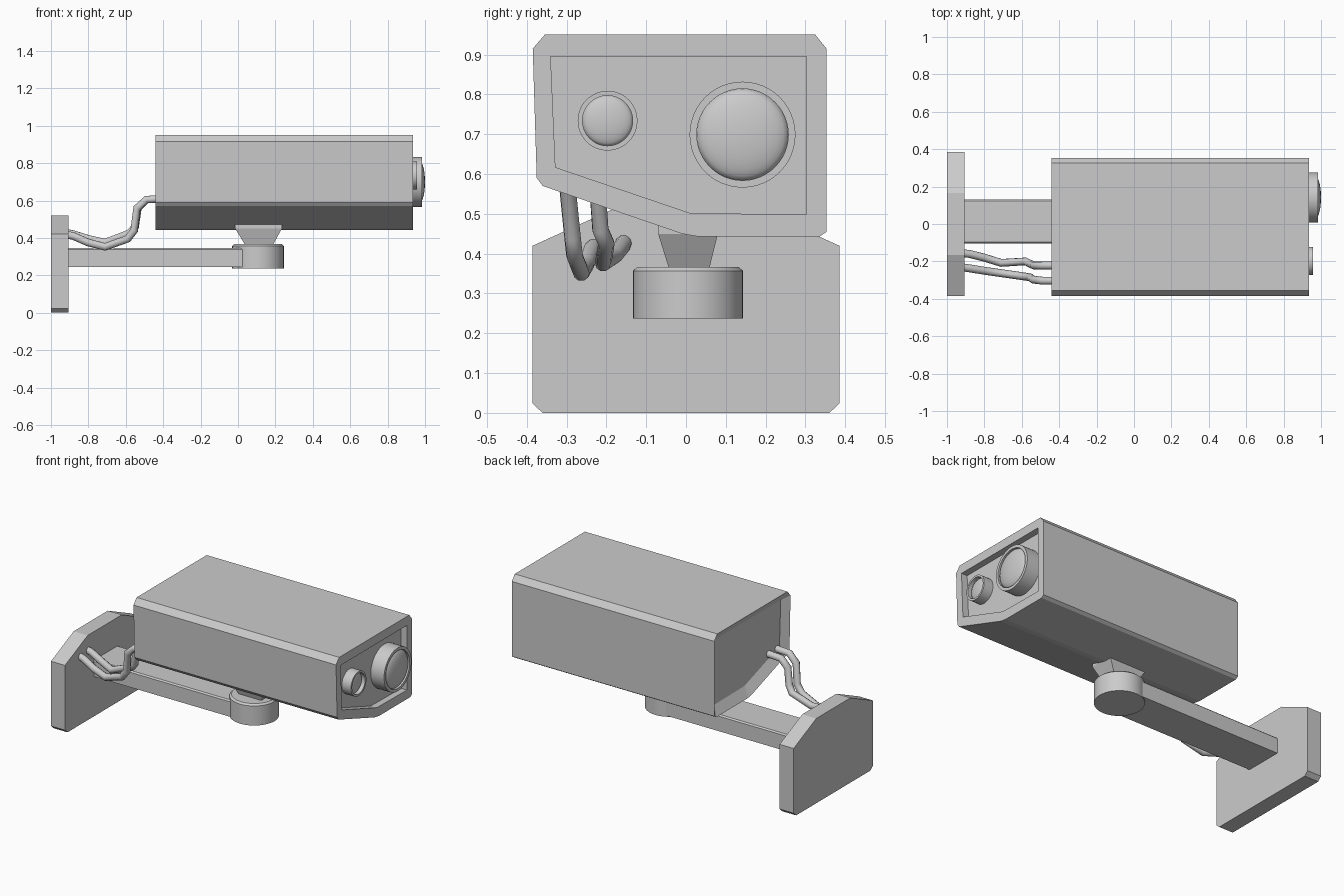
import bpy, bmesh, math
from mathutils import Vector

if "Cube" in bpy.data.objects:
    bpy.data.objects.remove(bpy.data.objects["Cube"])


def finish(name, bm, smooth=False):
    bmesh.ops.remove_doubles(bm, verts=bm.verts, dist=1e-5)
    bmesh.ops.recalc_face_normals(bm, faces=bm.faces)
    me = bpy.data.meshes.new(name)
    bm.to_mesh(me)
    bm.free()
    ob = bpy.data.objects.new(name, me)
    bpy.context.collection.objects.link(ob)
    if smooth:
        bpy.ops.object.select_all(action='DESELECT')
        ob.select_set(True)
        bpy.context.view_layer.objects.active = ob
        bpy.ops.object.shade_smooth_by_angle(angle=math.radians(35))
    return ob


def loft(name, loops, smooth=False):
    """Skin a list of equal-length point loops and cap both ends."""
    bm = bmesh.new()
    rings = [[bm.verts.new(p) for p in loop] for loop in loops]
    n = len(rings[0])
    for a, b in zip(rings, rings[1:]):
        for i in range(n):
            j = (i + 1) % n
            bm.faces.new((a[i], a[j], b[j], b[i]))
    bm.faces.new(rings[0][::-1])
    bm.faces.new(rings[-1])
    return finish(name, bm, smooth)


def at_x(x, prof):
    return [(x, y, z) for y, z in prof]


def rect(x0, x1, y0, y1, z):
    return [(x0, y0, z), (x1, y0, z), (x1, y1, z), (x0, y1, z)]


def circle_x(x, r, cy, cz, n=48):
    return [(x, cy + r * math.cos(2 * math.pi * i / n), cz + r * math.sin(2 * math.pi * i / n))
            for i in range(n)]


# Camera housing with recessed panels front and back
outer = [(-.355, .95), (.325, .95), (.353, .915), (.353, .455), (.335, .443),
         (.03, .443), (-.01, .45), (-.36, .57), (-.375, .59), (-.385, .915)]
TL, TR, BR, BM, BL = (-.34, .895), (.303, .895), (.303, .498), (.01, .502), (-.328, .617)
inner = [TL, TR, TR, BR, BR, BM, BM, BL, BL, TL]
loft("camera_housing", [at_x(-.405, inner), at_x(-.44, outer), at_x(.935, outer),
                        at_x(.935, inner), at_x(.895, inner)])


# Lenses: ring with a shallow domed glass
def lens(name, cy, cz, r_out, r_in, front, seat, apex):
    loops = [circle_x(.885, r_out, cy, cz), circle_x(front, r_out, cy, cz),
             circle_x(front, r_in, cy, cz)]
    for k in range(7):
        t = k / 7 * math.pi / 2
        loops.append(circle_x(seat + (apex - seat) * math.sin(t), r_in * math.cos(t), cy, cz))
    loops.append(circle_x(apex, .004, cy, cz))
    loft(name, loops, True)


lens("main_lens", .142, .699, .133, .115, .985, .968, 1.0)
lens("small_lens", -.197, .734, .075, .063, .957, .93, .947)

# Wall plate
plate = [(-.36, 0), (.36, 0), (.385, .023), (.385, .42), (.165, .52),
         (-.165, .52), (-.385, .42), (-.385, .023)]
loft("wall_plate", [at_x(-1, plate), at_x(-.905, plate)])

# Support arm
loft("support_arm", [rect(-.93, .11, -.105, .13, .245), rect(-.93, .11, -.105, .13, .337),
                     rect(-.93, .11, -.097, .122, .345)])


# Round pivot with chamfered top
def circle_z(z, r, n=48):
    return [(.107 + r * math.cos(2 * math.pi * i / n), .005 + r * math.sin(2 * math.pi * i / n), z)
            for i in range(n)]


loft("pivot_disc", [circle_z(.237, .138), circle_z(.357, .138), circle_z(.367, .127)], True)

# Tapered neck between pivot and housing
loft("neck", [rect(.04, .185, -.042, .058, .36), rect(-.015, .235, -.07, .08, .45),
              rect(-.015, .235, -.07, .08, .49)])


# Cables sagging between wall plate and housing
def cable(name, pts, r=.021):
    cu = bpy.data.curves.new(name, 'CURVE')
    cu.dimensions = '3D'
    cu.bevel_depth = r
    cu.bevel_resolution = 3
    cu.use_fill_caps = True
    sp = cu.splines.new('POLY')
    sp.points.add(len(pts) - 1)
    for p, c in zip(sp.points, pts):
        p.co = (*c, 1)
    ob = bpy.data.objects.new(name, cu)
    bpy.context.collection.objects.link(ob)


cable("inner_cable", [(-.93, -.155, .43), (-.88, -.16, .42), (-.80, -.18, .395), (-.71, -.208, .376),
                      (-.58, -.2, .425), (-.55, -.215, .46), (-.535, -.222, .56),
                      (-.49, -.222, .605), (-.39, -.222, .61)])
cable("outer_cable", [(-.93, -.23, .42), (-.88, -.237, .41), (-.80, -.25, .375), (-.71, -.263, .352),
                      (-.59, -.28, .395), (-.555, -.285, .44), (-.54, -.297, .56),
                      (-.49, -.303, .605), (-.39, -.303, .61)])
